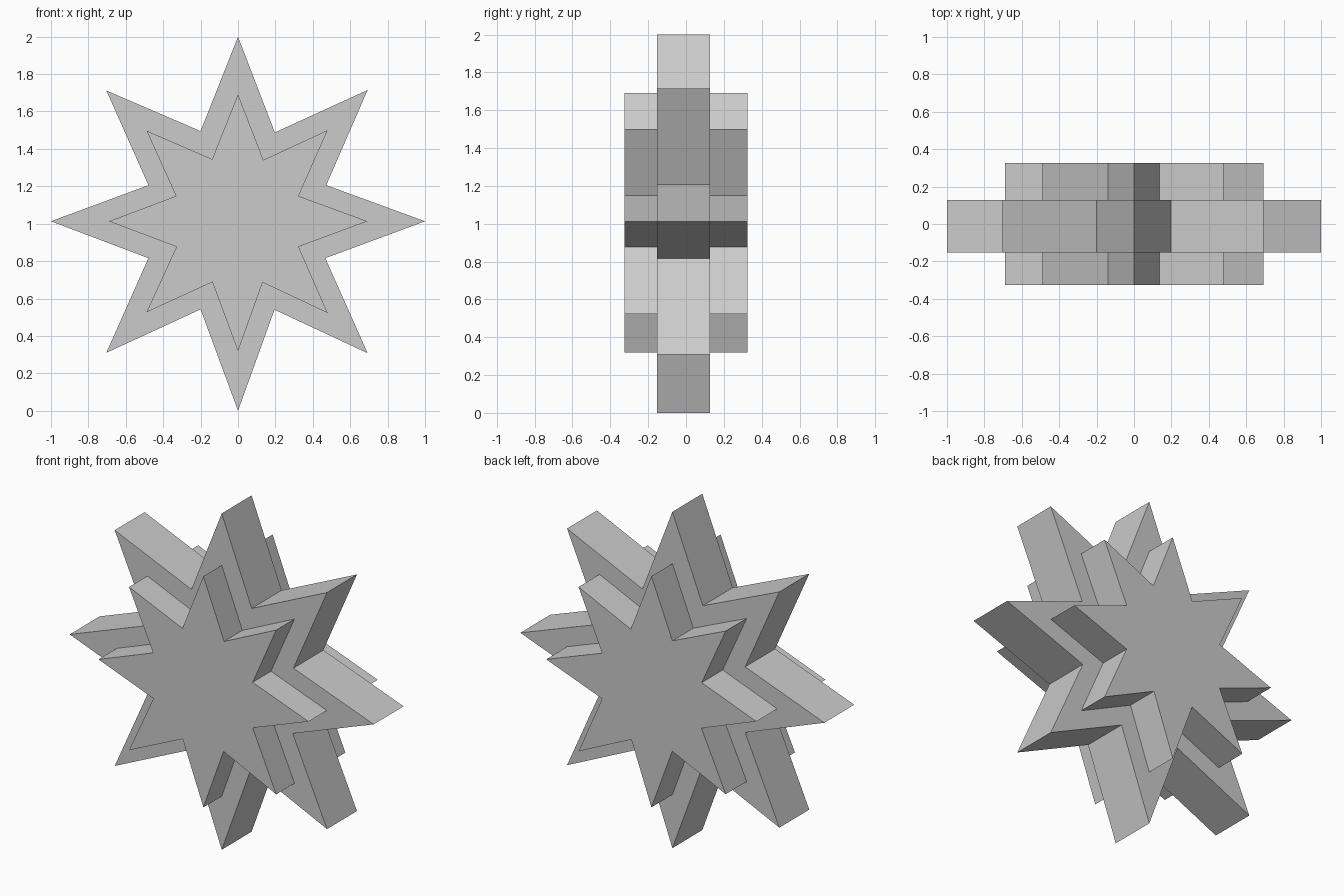
import bpy, bmesh

if "Cube" in bpy.data.objects:
    bpy.data.objects.remove(bpy.data.objects["Cube"])

# Slightly hand-cut eight-pointed outlines (x, z), clockwise from the top tip
LARGE = [(0, 2), (.197, 1.488), (.693, 1.715), (.472, 1.206),
         (1, 1.013), (.467, .816), (.693, .308), (.195, .54),
         (0, 0), (-.2, .542), (-.704, .31), (-.479, .816),
         (-1, 1.013), (-.479, 1.206), (-.704, 1.712), (-.2, 1.495)]
SMALL = [(0, 1.692), (.136, 1.341), (.479, 1.5), (.324, 1.148),
         (.692, 1.013), (.324, .877), (.479, .523), (.132, .686),
         (0, .318), (-.137, .688), (-.489, .527), (-.329, .877),
         (-.69, 1.013), (-.331, 1.148), (-.489, 1.497), (-.138, 1.345)]

# Outline steps from front to back: small plate, large plate, small plate
STEPS = [(SMALL, -.325), (SMALL, -.153), (LARGE, -.153),
         (LARGE, .128), (SMALL, .128), (SMALL, .325)]


def stepped_solid(name, steps):
    bm = bmesh.new()
    rings = [[bm.verts.new((x, y, z)) for x, z in outline] for outline, y in steps]
    for a, b in zip(rings, rings[1:]):
        n = len(a)
        for i in range(n):
            j = (i + 1) % n
            bm.faces.new((a[i], a[j], b[j], b[i]))
    # Front and back caps
    bm.faces.new(rings[0])
    bm.faces.new(rings[-1])
    bmesh.ops.recalc_face_normals(bm, faces=bm.faces)
    mesh = bpy.data.meshes.new(name)
    bm.to_mesh(mesh)
    bm.free()
    obj = bpy.data.objects.new(name, mesh)
    bpy.context.collection.objects.link(obj)
    return obj


stepped_solid("stepped_star", STEPS)
